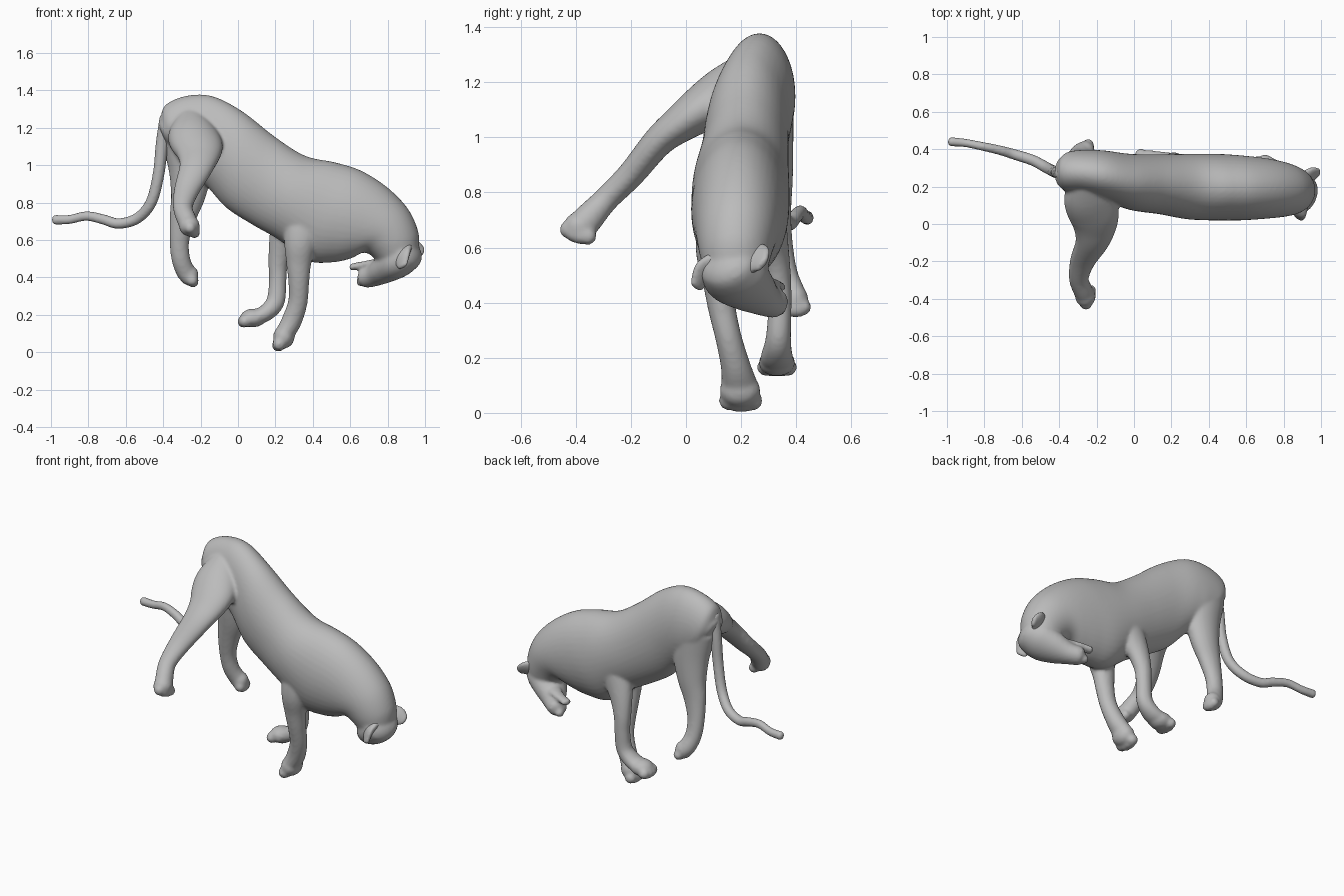
import bpy, bmesh, math
from mathutils import Vector

fur = bpy.data.materials.new("grey_fur")
fur.diffuse_color = (0.5, 0.5, 0.5, 1)
X, Y = Vector((1, 0, 0)), Vector((0, 1, 0))
SEG = 40


def catmull(rows, steps=6):
    """Smoothly interpolate rows of numbers."""
    out = []
    for i in range(len(rows) - 1):
        p0, p1 = rows[max(i - 1, 0)], rows[i]
        p2, p3 = rows[i + 1], rows[min(i + 2, len(rows) - 1)]
        for s in range(steps):
            t = s / steps
            out.append([0.5 * (2 * b + (c - a) * t + (2 * a - 5 * b + 4 * c - d) * t * t
                               + (3 * b - a - 3 * c + d) * t ** 3)
                        for a, b, c, d in zip(p0, p1, p2, p3)])
    return out + [list(rows[-1])]


def skin(bm, rings):
    """Skin (centre, axis, axis) rings into a closed tube."""
    loops = []
    for c, a, b in rings:
        loops.append([bm.verts.new(c + a * math.cos(k * math.tau / SEG) + b * math.sin(k * math.tau / SEG))
                      for k in range(SEG)])
    for l, m in zip(loops, loops[1:]):
        for k in range(SEG):
            n = (k + 1) % SEG
            bm.faces.new((l[k], l[n], m[n], m[k]))
    bm.faces.new(loops[0][::-1])
    bm.faces.new(loops[-1])


def rounded(rings, depth=0.7):
    """Add dome caps to both ends of a ring list."""
    def cap(end, nxt):
        c, a, b = end
        t = (c - nxt[0]).normalized()
        r = min(a.length, b.length) * depth
        return [(c + t * r * math.sin(w), a * math.cos(w), b * math.cos(w)) for w in (0.4, 0.8, 1.15, 1.45)]
    return cap(rings[0], rings[1])[::-1] + rings + cap(rings[-1], rings[-2])


def limb(bm, rows, ref=Y, depth=0.7):
    """Rows: x, y, z, radius along ref, radius across."""
    p = catmull(rows)
    c = [Vector(q[:3]) for q in p]
    rings = []
    for i, q in enumerate(p):
        t = (c[min(i + 1, len(c) - 1)] - c[max(i - 1, 0)]).normalized()
        a = (ref - t * ref.dot(t)).normalized()
        rings.append((c[i], a * q[3], t.cross(a) * q[4]))
    skin(bm, rounded(rings, depth))


def ball(bm, pos, size):
    v = bmesh.ops.create_uvsphere(bm, u_segments=20, v_segments=12, radius=1)["verts"]
    bmesh.ops.scale(bm, verts=v, vec=size)
    bmesh.ops.translate(bm, verts=v, vec=pos)


def paw(bm, pad, size, toe, spread, r):
    """Rounded paw with four toe bumps, the middle two further forward."""
    ball(bm, pad, size)
    step = (Vector(toe) - Vector(pad)).normalized() * 0.008
    for k in (-1.5, -0.5, 0.5, 1.5):
        ball(bm, Vector(toe) + Vector(spread) * k + step * (abs(k) < 1), (r, r, r))


def finish(name, bm, voxel=0.01, smooth=6):
    bmesh.ops.recalc_face_normals(bm, faces=bm.faces)
    me = bpy.data.meshes.new(name)
    bm.to_mesh(me)
    bm.free()
    me.materials.append(fur)
    ob = bpy.data.objects.new(name, me)
    bpy.context.collection.objects.link(ob)
    me.polygons.foreach_set("use_smooth", [True] * len(me.polygons))
    m = ob.modifiers.new("blend", 'REMESH')
    m.mode, m.voxel_size, m.use_smooth_shade = 'VOXEL', voxel, True
    s = ob.modifiers.new("soften", 'SMOOTH')
    s.factor, s.iterations = 0.5, smooth
    return ob


bm = bmesh.new()

# torso and neck: back x, z, belly x, z, centre y, half width
torso = [(-.415, 1.24, -.36, 1.10, .275, .08), (-.39, 1.32, -.30, 1.00, .277, .11),
         (-.28, 1.37, -.22, .93, .275, .122), (-.14, 1.37, -.16, .88, .257, .135),
         (.02, 1.29, -.06, .77, .225, .15), (.20, 1.15, .08, .68, .212, .16),
         (.36, 1.05, .22, .60, .20, .175), (.52, 1.015, .37, .49, .197, .178),
         (.66, .97, .50, .48, .193, .173), (.80, .88, .60, .50, .19, .162),
         (.91, .765, .66, .53, .185, .148), (.965, .64, .70, .525, .18, .132),
         (.967, .54, .76, .475, .18, .112)]
rings = []
for xt, zt, xb, zb, y, h in catmull(torso):
    top, low = Vector((xt, y, zt)), Vector((xb, y, zb))
    rings.append(((top + low) / 2, Y * h, (top - low) / 2))
skin(bm, rounded(rings, 0.35))

# head, muzzle, open lower jaw, nose
limb(bm, [(.90, .155, .53, .11, .095), (.85, .185, .49, .12, .095), (.785, .238, .445, .097, .077),
          (.73, .285, .412, .068, .06), (.685, .32, .398, .058, .054)])
limb(bm, [(.76, .26, .475, .05, .03), (.69, .305, .47, .035, .02), (.61, .335, .455, .03, .02)])
ball(bm, (.66, .335, .378), (.028, .028, .028))

# kicked-out hind leg
limb(bm, [(-.25, .25, 1.2, .10, .12), (-.24, .14, 1.15, .135, .105), (-.215, .05, 1.098, .135, .085),
          (-.21, -.02, 1.05, .115, .069), (-.225, -.10, .985, .09, .056), (-.275, -.20, .865, .068, .049),
          (-.295, -.29, .775, .053, .046), (-.275, -.35, .71, .052, .054), (-.26, -.378, .678, .052, .056)], X)
paw(bm, (-.26, -.385, .675), (.056, .06, .056), (-.245, -.392, .653), (.008, .024, -.008), .032)

# standing hind leg
limb(bm, [(-.28, .30, 1.15, .09, .13), (-.255, .31, 1.0, .08, .12), (-.265, .32, .85, .068, .095),
          (-.295, .33, .72, .052, .071), (-.313, .345, .6, .044, .053), (-.306, .363, .5, .044, .05),
          (-.28, .388, .43, .047, .05), (-.262, .394, .405, .047, .044)])
paw(bm, (-.262, .394, .412), (.052, .05, .055), (-.245, .397, .384), (0, .018, 0), .031)

# near front leg
limb(bm, [(.37, .13, .78, .08, .13), (.335, .105, .6, .07, .09), (.325, .115, .48, .055, .068),
          (.325, .13, .38, .05, .056), (.32, .155, .27, .048, .052), (.288, .18, .17, .054, .054),
          (.25, .194, .1, .066, .05), (.232, .198, .065, .068, .042)])
paw(bm, (.245, .196, .082), (.058, .075, .062), (.22, .199, .044), (0, .03, 0), .035)

# far front leg
limb(bm, [(.30, .28, .75, .08, .12), (.24, .315, .6, .058, .075), (.215, .335, .48, .047, .053),
          (.212, .34, .38, .043, .047), (.20, .335, .27, .046, .049), (.145, .33, .208, .058, .045),
          (.075, .33, .18, .063, .04)])
paw(bm, (.08, .33, .183), (.07, .067, .05), (.037, .33, .166), (0, .027, 0), .033)
finish("body", bm)

# tail
bm = bmesh.new()
limb(bm, [(-.38, .27, 1.25, .042, .04), (-.405, .275, 1.12, .034, .034), (-.425, .28, .95, .031, .031),
          (-.465, .30, .80, .03, .03), (-.54, .34, .715, .029, .029), (-.64, .372, .688, .028, .028),
          (-.72, .395, .71, .025, .027), (-.81, .415, .728, .023, .025), (-.90, .433, .71, .022, .024),
          (-.978, .44, .708, .024, .026)])
finish("tail", bm, 0.008, 3)

# ears: flattened rounded flaps
for side, rows, ref in (
        ("near", [(.88, .12, .54, .065, .035), (.875, .07, .51, .06, .024), (.88, .038, .46, .032, .014)],
         Vector((.7, -.5, .5))),
        ("far", [(.89, .22, .56, .065, .035), (.945, .26, .555, .062, .024), (.985, .275, .54, .032, .014)],
         Vector((-.2, .5, .85)))):
    bm = bmesh.new()
    limb(bm, rows, ref)
    finish(side + "_ear", bm, 0.007, 2)
